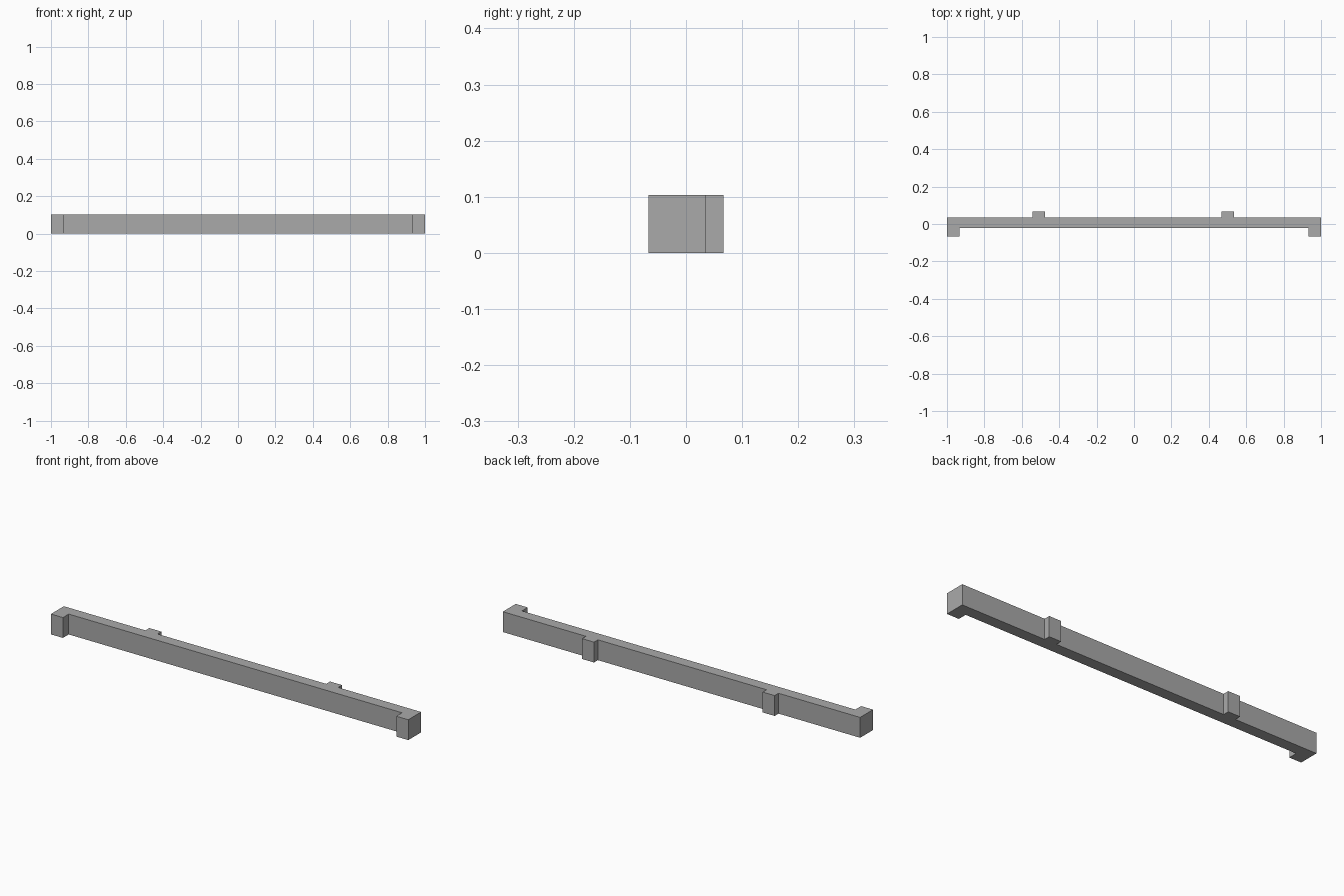
import bpy
import bmesh

cube = bpy.data.objects.get("Cube")
if cube:
    bpy.data.objects.remove(cube, do_unlink=True)

HEIGHT = 0.103
HALF_DEPTH = 0.067
BEAM_FRONT, BEAM_BACK = -0.021, 0.036
TAB = 0.067

grey = bpy.data.materials.new("plain grey")
grey.use_nodes = True
colour = (0.4, 0.4, 0.4, 1)
grey.diffuse_color = colour
grey.node_tree.nodes["Principled BSDF"].inputs["Base Color"].default_value = colour

# Plan outline: front edge with end lugs, then back edge with two tabs
outline = [(-1, -HALF_DEPTH), (-1 + TAB, -HALF_DEPTH), (-1 + TAB, BEAM_FRONT),
           (1 - TAB, BEAM_FRONT), (1 - TAB, -HALF_DEPTH), (1, -HALF_DEPTH),
           (1, BEAM_BACK)]
for right_edge in (0.535, -0.476):
    left_edge = right_edge - TAB
    outline += [(right_edge, BEAM_BACK), (right_edge, HALF_DEPTH),
                (left_edge, HALF_DEPTH), (left_edge, BEAM_BACK)]
outline.append((-1, BEAM_BACK))

# Extrude the outline into one solid rail
bm = bmesh.new()
base = bm.faces.new([bm.verts.new((x, y, 0)) for x, y in outline])
top = bmesh.ops.extrude_face_region(bm, geom=[base], use_keep_orig=True)["geom"]
bmesh.ops.translate(bm, vec=(0, 0, HEIGHT),
                    verts=[v for v in top if isinstance(v, bmesh.types.BMVert)])
bmesh.ops.recalc_face_normals(bm, faces=bm.faces)

mesh = bpy.data.meshes.new("notched_rail")
bm.to_mesh(mesh)
bm.free()
mesh.materials.append(grey)
rail = bpy.data.objects.new("notched_rail", mesh)
bpy.context.collection.objects.link(rail)
